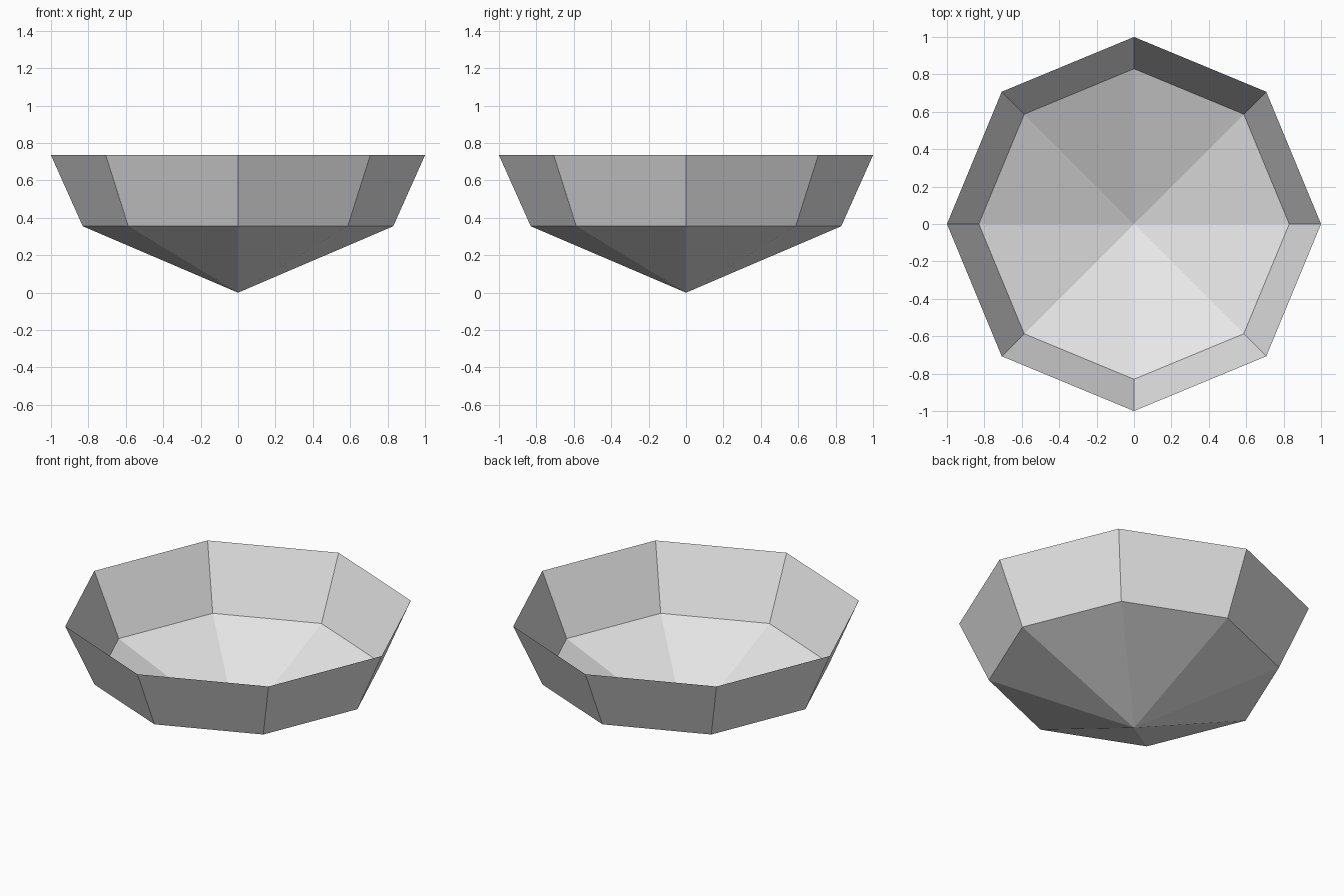
import bpy
import bmesh
from math import cos, sin, tau

cube = bpy.data.objects.get("Cube")
if cube:
    bpy.data.objects.remove(cube, do_unlink=True)

SIDES = 8

# Single grey material
grey = bpy.data.materials.new("light_grey")
grey.use_nodes = True
colour = (0.8, 0.8, 0.8, 1)
grey.diffuse_color = colour
grey.node_tree.nodes["Principled BSDF"].inputs["Base Color"].default_value = colour

bm = bmesh.new()


def ring(radius, z):
    return [bm.verts.new((radius * cos(tau * i / SIDES),
                          radius * sin(tau * i / SIDES), z)) for i in range(SIDES)]


# Open, paper-thin bowl: pointed base below a flared wall
tip = bm.verts.new((0, 0, 0))
shoulder = ring(0.83, 0.355)
rim = ring(1.0, 0.735)
for i in range(SIDES):
    j = (i + 1) % SIDES
    bm.faces.new((tip, shoulder[j], shoulder[i]))
    bm.faces.new((shoulder[i], shoulder[j], rim[j], rim[i]))

mesh = bpy.data.meshes.new("faceted_bowl")
bm.to_mesh(mesh)
bm.free()
mesh.materials.append(grey)
bowl = bpy.data.objects.new("faceted_bowl", mesh)
bpy.context.collection.objects.link(bowl)
